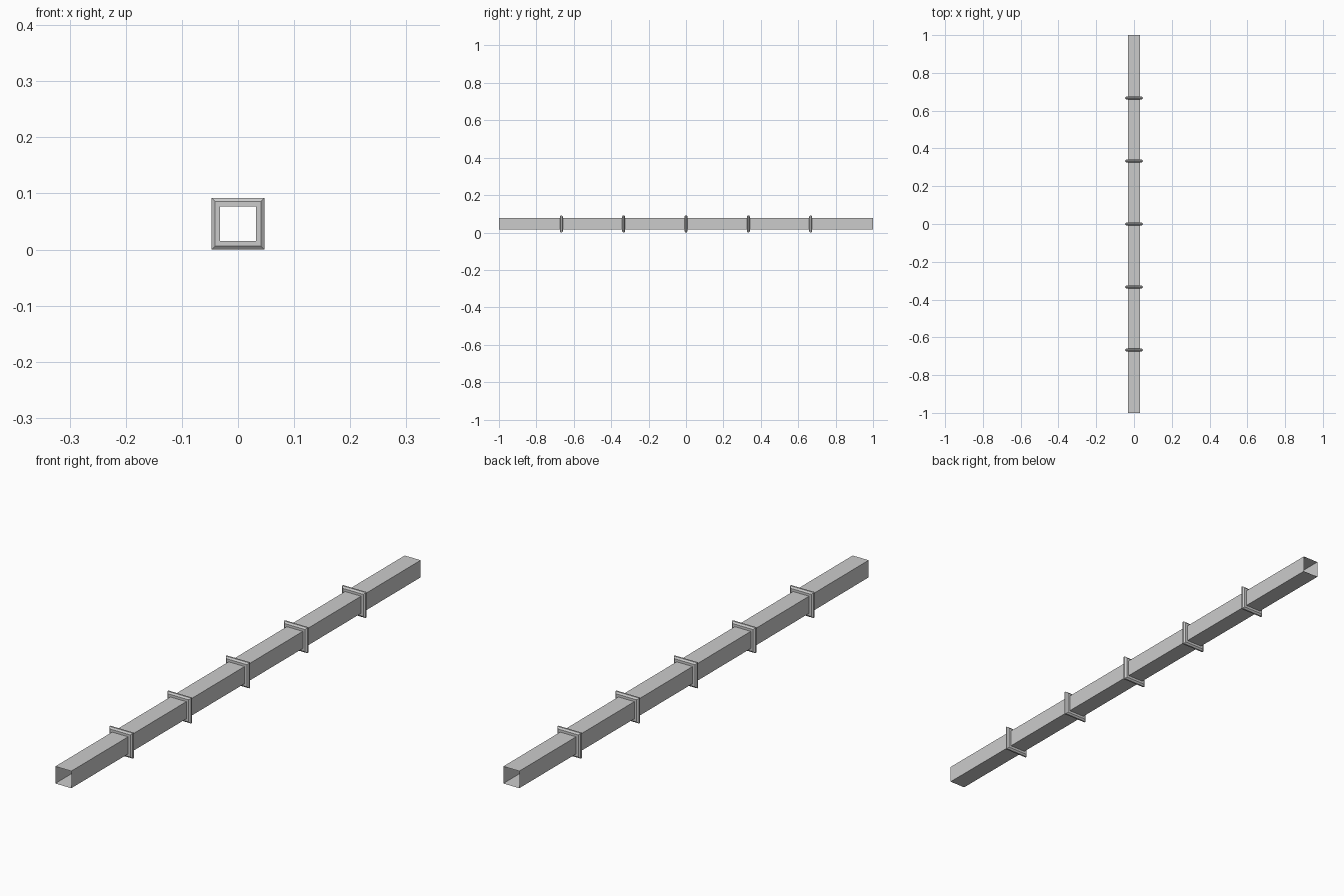
import bpy, bmesh

if "Cube" in bpy.data.objects:
    bpy.data.objects.remove(bpy.data.objects["Cube"])

CZ = 0.046           # height of the duct axis
HX, HZ = 0.032, 0.031  # half width and half height of the duct


def loft(name, profile, y0=0.0):
    """Sweep (outward offset, y) points around the rectangular duct section."""
    bm = bmesh.new()
    rings = []
    for off, y in profile:
        a, b = HX + off, HZ + off
        rings.append([bm.verts.new((sx * a, y0 + y, CZ + sz * b))
                      for sx, sz in ((-1, -1), (1, -1), (1, 1), (-1, 1))])
    for r, s in zip(rings, rings[1:]):
        for i in range(4):
            j = (i + 1) % 4
            bm.faces.new((r[i], r[j], s[j], s[i]))
    bmesh.ops.recalc_face_normals(bm, faces=bm.faces)
    mesh = bpy.data.meshes.new(name)
    bm.to_mesh(mesh)
    bm.free()
    obj = bpy.data.objects.new(name, mesh)
    bpy.context.collection.objects.link(obj)
    return obj


# Open-ended sheet duct
loft("duct", [(0, -1), (0, 1)])

# Joint collars with bevelled rims
collar = [(0, -0.008), (0.009, -0.008), (0.0150, -0.003),
          (0.0150, 0.003), (0.009, 0.008), (0, 0.008)]
for k in range(-2, 3):
    loft(f"joint_collar_{k + 3}", collar, k / 3)
